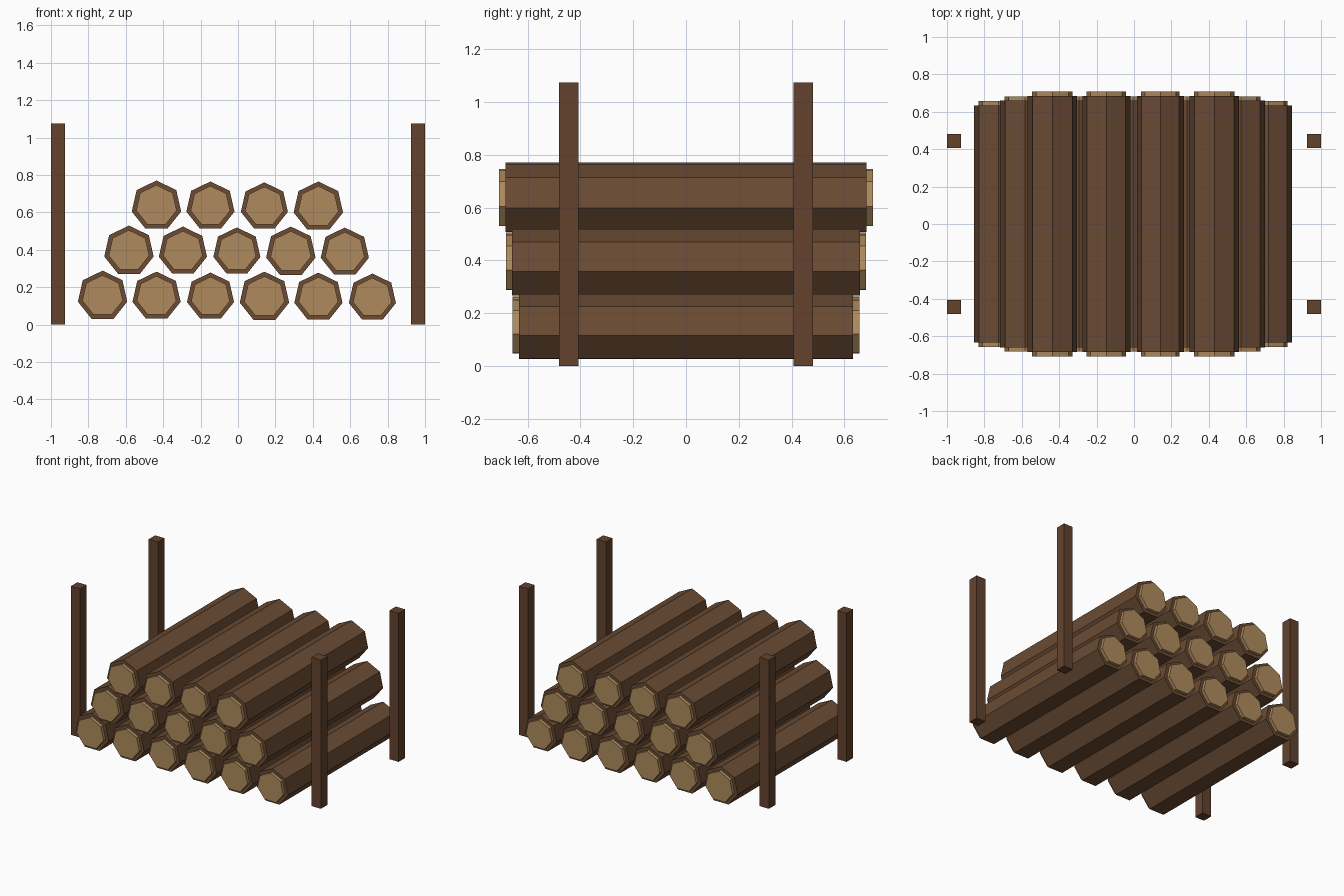
import bpy, bmesh
from math import sin, cos, pi

if "Cube" in bpy.data.objects:
    bpy.data.objects.remove(bpy.data.objects["Cube"])


def material(name, rgb):
    m = bpy.data.materials.new(name)
    m.diffuse_color = (*rgb, 1)
    m.use_nodes = True
    m.node_tree.nodes["Principled BSDF"].inputs["Base Color"].default_value = m.diffuse_color
    return m


BARK = material("bark", (0.145, 0.070, 0.034))
CUT = material("cut_wood", (0.43, 0.26, 0.11))
POST = material("post_wood", (0.125, 0.055, 0.027))


def finish(bm, name, mat, location):
    bmesh.ops.recalc_face_normals(bm, faces=bm.faces)
    mesh = bpy.data.meshes.new(name)
    bm.to_mesh(mesh)
    bm.free()
    mesh.materials.append(mat)
    ob = bpy.data.objects.new(name, mesh)
    ob.location = location
    bpy.context.collection.objects.link(ob)
    return ob


def prism(name, radius, half_length, mat, location, sides=7):
    """Flat-sided log along y with one corner pointing up."""
    bm = bmesh.new()
    ring = [bm.verts.new((radius * sin(2 * pi * k / sides), -half_length,
                          radius * cos(2 * pi * k / sides))) for k in range(sides)]
    face = bm.faces.new(ring)
    out = bmesh.ops.extrude_face_region(bm, geom=[face], use_keep_orig=True)
    moved = [g for g in out["geom"] if isinstance(g, bmesh.types.BMVert)]
    bmesh.ops.translate(bm, verts=moved, vec=(0, 2 * half_length, 0))
    return finish(bm, name, mat, location)


def box(name, size, mat, location):
    bm = bmesh.new()
    bmesh.ops.create_cube(bm, size=1)
    bmesh.ops.scale(bm, verts=bm.verts, vec=size)
    return finish(bm, name, mat, location)


# Stacked logs: bark sleeve with a thinner, slightly longer pale core
SPACING = 0.2885
RADII = (0.1355, 0.132, 0.129)
# (count, first x, first z, half length of bark)
ROWS = [(6, -0.724, 0.153, 0.633),
        (5, -0.583, 0.394, 0.659),
        (4, -0.436, 0.635, 0.685)]
for row, (count, x0, z0, half) in enumerate(ROWS, 1):
    for i in range(count):
        r = RADII[i % 3]
        pos = (x0 + i * SPACING, 0, z0 - 0.0018 * i)
        prism(f"log_bark_{row}_{i + 1}", r, half, BARK, pos)
        prism(f"log_core_{row}_{i + 1}", r * 0.82, half + 0.024, CUT, pos)

# Four corner posts
for side, sx in (("left", -1), ("right", 1)):
    for end, sy in (("front", -1), ("back", 1)):
        box(f"{end}_{side}_post", (0.074, 0.074, 1.075), POST,
            (sx * 0.963, sy * 0.444, 0.5375))
